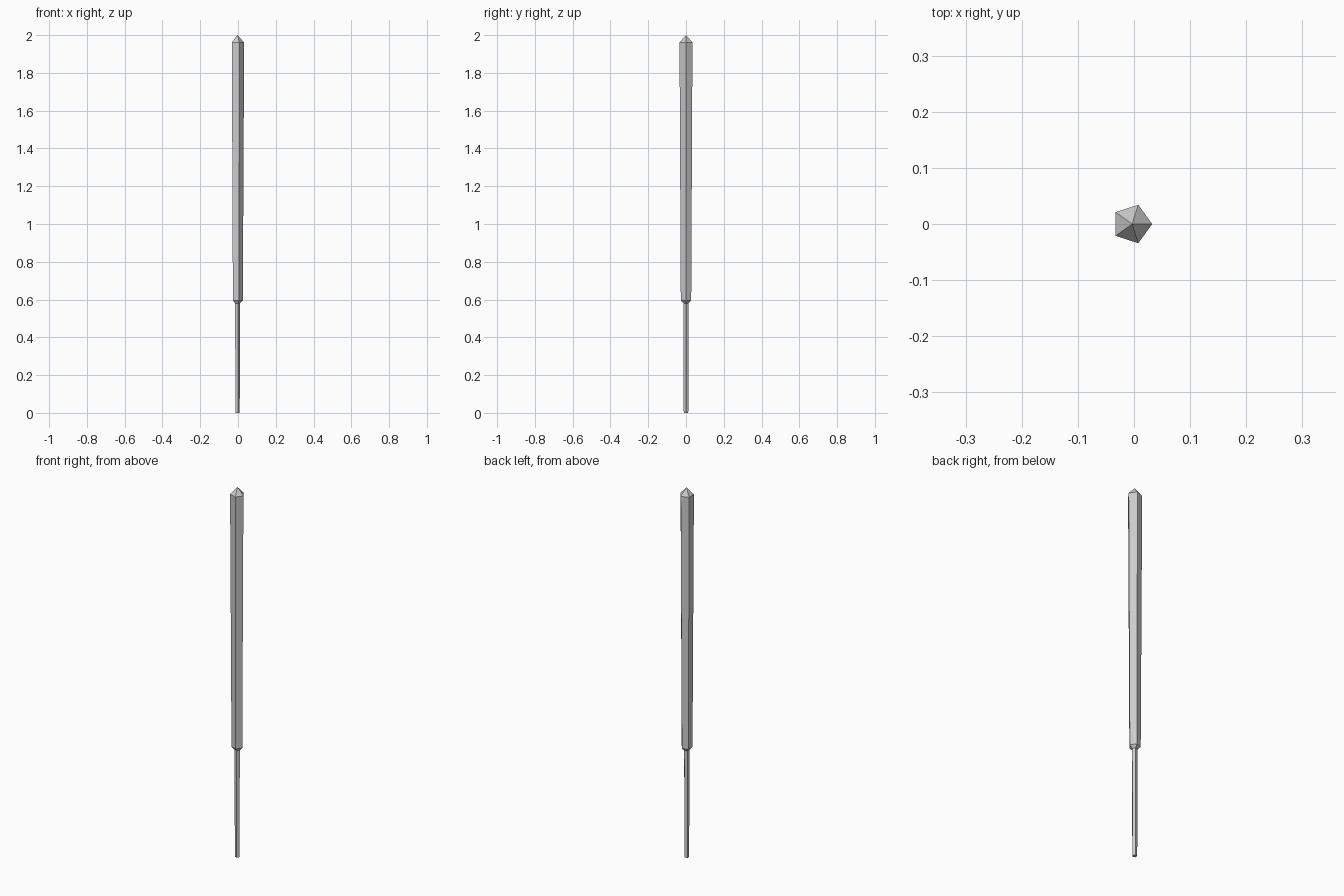
import bpy, bmesh
from math import cos, sin, tau

if "Cube" in bpy.data.objects:
    bpy.data.objects.remove(bpy.data.objects["Cube"])

SIDES = 5
CX = -0.0035  # pentagon axis, so the bounds are centred on x


def lathe(name, profile):
    """Five-sided solid from (radius, z) pairs; radius 0 makes a point."""
    bm = bmesh.new()
    rings = []
    for r, z in profile:
        n = SIDES if r > 0 else 1
        rings.append([bm.verts.new((CX + r * cos(tau * i / SIDES),
                                    r * sin(tau * i / SIDES), z)) for i in range(n)])
    for a, b in zip(rings, rings[1:]):
        for i in range(SIDES):
            j = (i + 1) % SIDES
            if len(b) == 1:
                bm.faces.new((a[i], a[j], b[0]))
            else:
                bm.faces.new((a[i], a[j], b[j], b[i]))
    for ring in (rings[0], rings[-1]):
        if len(ring) > 1:
            bm.faces.new(ring)
    bmesh.ops.recalc_face_normals(bm, faces=bm.faces)
    mesh = bpy.data.meshes.new(name)
    bm.to_mesh(mesh)
    bm.free()
    obj = bpy.data.objects.new(name, mesh)
    bpy.context.collection.objects.link(obj)
    return obj


# Thin stem, tapered shaft with chamfered base and pointed cap, in one skin
lathe("tapered_rod", [(0.0125, 0.0), (0.0145, 0.58), (0.029, 0.595),
                      (0.036, 1.962), (0, 2.0)])
